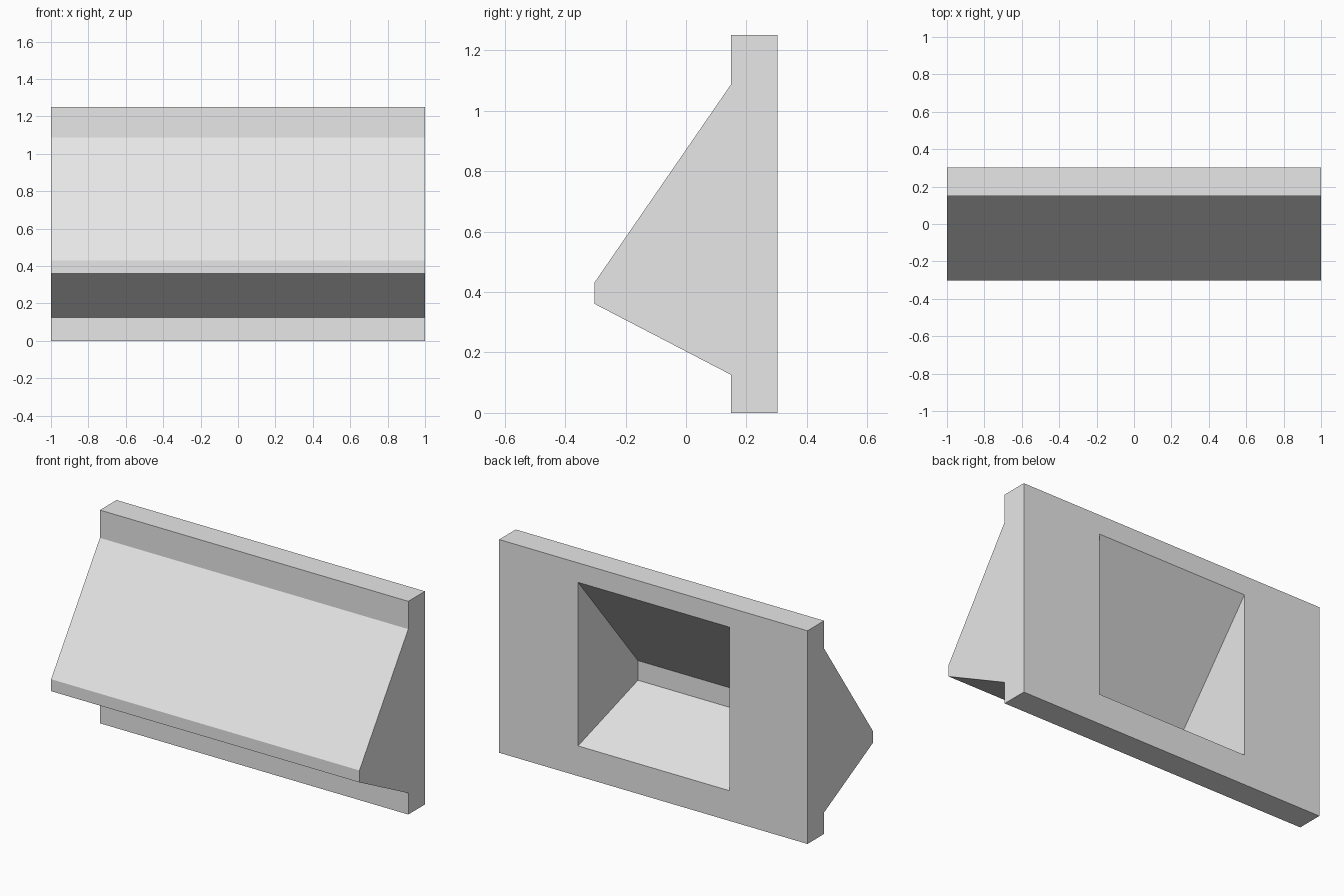
import bpy
import bmesh

if "Cube" in bpy.data.objects:
    bpy.data.objects.remove(bpy.data.objects["Cube"], do_unlink=True)

grey = bpy.data.materials.new("light_grey")
grey.use_nodes = True
colour = (0.8, 0.8, 0.8, 1)
grey.diffuse_color = colour
grey.node_tree.nodes["Principled BSDF"].inputs["Base Color"].default_value = colour


def prism(name, profile, x_min, x_max):
    """Extrude a (y, z) profile along x."""
    bm = bmesh.new()
    face = bm.faces.new([bm.verts.new((x_min, y, z)) for y, z in profile])
    grown = bmesh.ops.extrude_face_region(bm, geom=[face])["geom"]
    verts = [v for v in grown if isinstance(v, bmesh.types.BMVert)]
    bmesh.ops.translate(bm, verts=verts, vec=(x_max - x_min, 0, 0))
    bmesh.ops.recalc_face_normals(bm, faces=bm.faces)
    mesh = bpy.data.meshes.new(name)
    bm.to_mesh(mesh)
    bm.free()
    mesh.materials.append(grey)
    obj = bpy.data.objects.new(name, mesh)
    bpy.context.collection.objects.link(obj)
    return obj


BACK, PLATE, TIP = 0.303, 0.149, -0.303

# Back plate with the wedge-shaped front in one section
panel = prism("wedge_panel", [
    (BACK, 0), (BACK, 1.25), (PLATE, 1.25), (PLATE, 1.087),
    (TIP, 0.431), (TIP, 0.361), (PLATE, 0.126), (PLATE, 0)], -1, 1)

# Tapered pocket opening at the back
INNER = -0.252
cutter = prism("pocket_cutter", [
    (BACK + 0.1, 0.177), (BACK + 0.1, 1.136), (BACK, 1.136),
    (INNER, 0.465), (INNER, 0.35), (BACK, 0.177)], -0.493, 0.488)
cutter.hide_render = True

cut = panel.modifiers.new("pocket", "BOOLEAN")
cut.operation = "DIFFERENCE"
cut.solver = "EXACT"
cut.object = cutter
bpy.context.view_layer.objects.active = panel
bpy.ops.object.modifier_apply(modifier=cut.name)
bpy.data.objects.remove(cutter, do_unlink=True)
